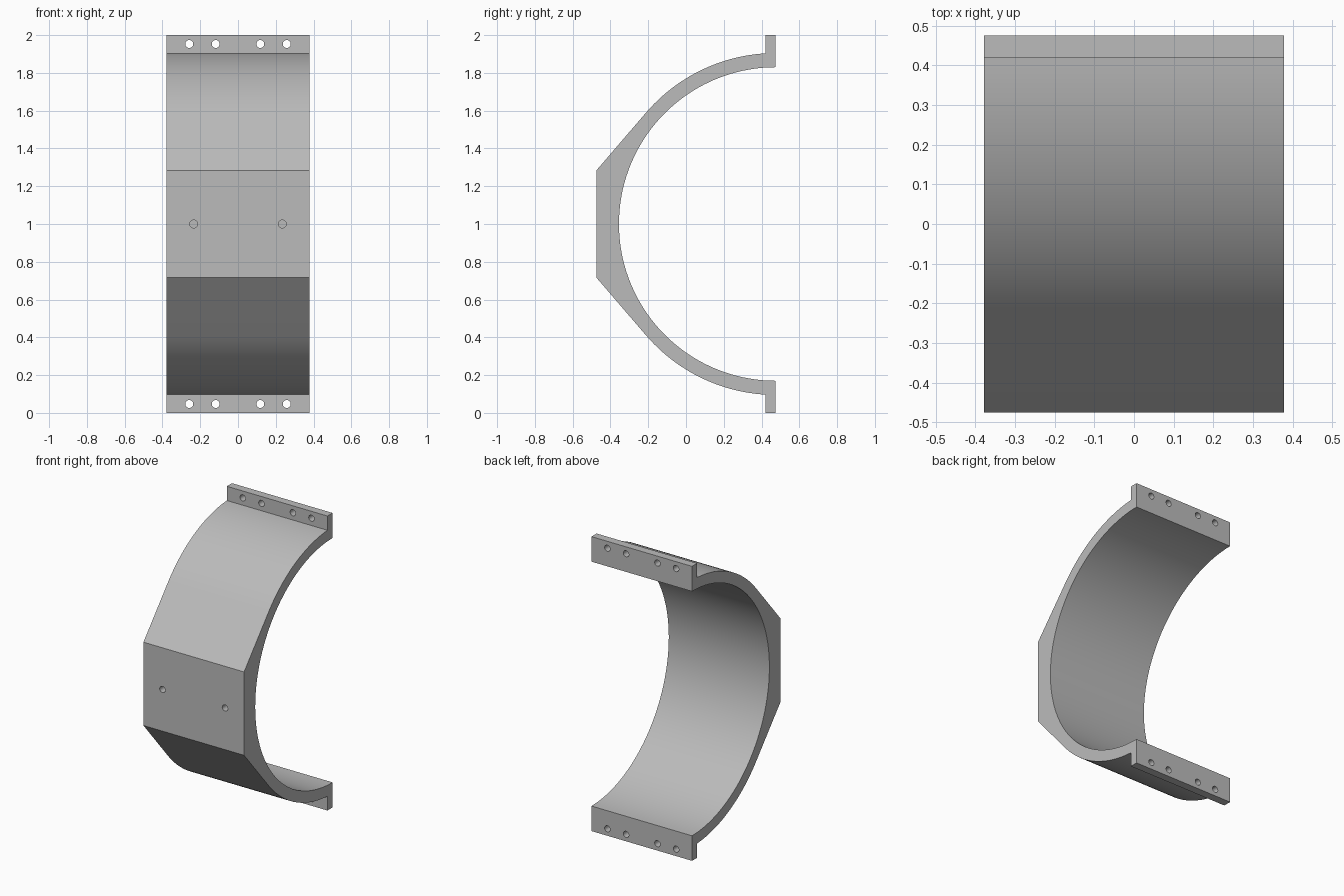
import bpy, bmesh, math
from mathutils import Matrix

cube = bpy.data.objects.get("Cube")
if cube:
    bpy.data.objects.remove(cube, do_unlink=True)

HALF_W = 0.378               # half width along x
BACK, FLANGE_Y = 0.475, 0.42
R_IN, R_OUT = 0.83, 0.905    # arcs centred on the back plane at z = 1
PAD_HALF = 0.283             # half height of the flat front pad

grey = bpy.data.materials.new("grey metal")
grey.use_nodes = True
colour = (0.5, 0.5, 0.5, 1)
grey.diffuse_color = colour
grey.node_tree.nodes["Principled BSDF"].inputs["Base Color"].default_value = colour


def arc(radius, start, end, steps):
    """Points (y, z) from start to end, angles measured up from the front."""
    angles = [start + (end - start) * i / steps for i in range(steps + 1)]
    return [(BACK - radius * math.cos(a), 1 + radius * math.sin(a)) for a in angles]


# Half-ring profile: inner arc, flanges, outer arcs tangent to the front pad
pad_depth = 2 * BACK
tangent = (math.atan2(PAD_HALF, pad_depth)
           + math.acos(R_OUT / math.hypot(pad_depth, PAD_HALF)))
flange_angle = math.acos((BACK - FLANGE_Y) / R_OUT)
upper = [(BACK, 2), (FLANGE_Y, 2)]
upper += arc(R_OUT, flange_angle, tangent, 24)
upper += [(-BACK, 1 + PAD_HALF)]
lower = [(y, 2 - z) for y, z in reversed(upper)]
profile = arc(R_IN, -math.pi / 2, math.pi / 2, 72) + upper + lower

bm = bmesh.new()
side = bm.faces.new([bm.verts.new((-HALF_W, y, z)) for y, z in profile])
result = bmesh.ops.extrude_face_region(bm, geom=[side])
bmesh.ops.translate(bm, vec=(2 * HALF_W, 0, 0),
                    verts=[v for v in result["geom"] if isinstance(v, bmesh.types.BMVert)])
bmesh.ops.recalc_face_normals(bm, faces=bm.faces)
mesh = bpy.data.meshes.new("half_ring_clamp")
bm.to_mesh(mesh)
bm.free()
clamp = bpy.data.objects.new("half_ring_clamp", mesh)
bpy.context.collection.objects.link(clamp)
mesh.materials.append(grey)

# Drill cutters: through holes in both flanges, blind holes in the front pad
bm = bmesh.new()


def drill(x, y, z, depth):
    place = Matrix.Translation((x, y, z)) @ Matrix.Rotation(math.pi / 2, 4, "X")
    bmesh.ops.create_cone(bm, cap_ends=True, segments=24, radius1=0.021,
                          radius2=0.021, depth=depth, matrix=place)


for x in (-0.258, -0.118, 0.118, 0.258):
    for z in (0.047, 1.953):
        drill(x, (BACK + FLANGE_Y) / 2, z, 0.15)
for x in (-0.235, 0.235):
    drill(x, -BACK, 1, 0.12)
cut_mesh = bpy.data.meshes.new("hole_cutters")
bm.to_mesh(cut_mesh)
bm.free()
cut_mesh.materials.append(grey)
cutters = bpy.data.objects.new("hole_cutters", cut_mesh)
bpy.context.collection.objects.link(cutters)
cutters.hide_render = True

bpy.context.view_layer.objects.active = clamp
clamp.select_set(True)
cut = clamp.modifiers.new("holes", "BOOLEAN")
cut.object = cutters
cut.solver = "EXACT"
bpy.ops.object.modifier_apply(modifier=cut.name)
bpy.data.objects.remove(cutters, do_unlink=True)

# Smooth arcs and bores, crisp corners
bpy.ops.object.select_all(action="DESELECT")
clamp.select_set(True)
bpy.ops.object.shade_smooth_by_angle(angle=math.radians(25))
